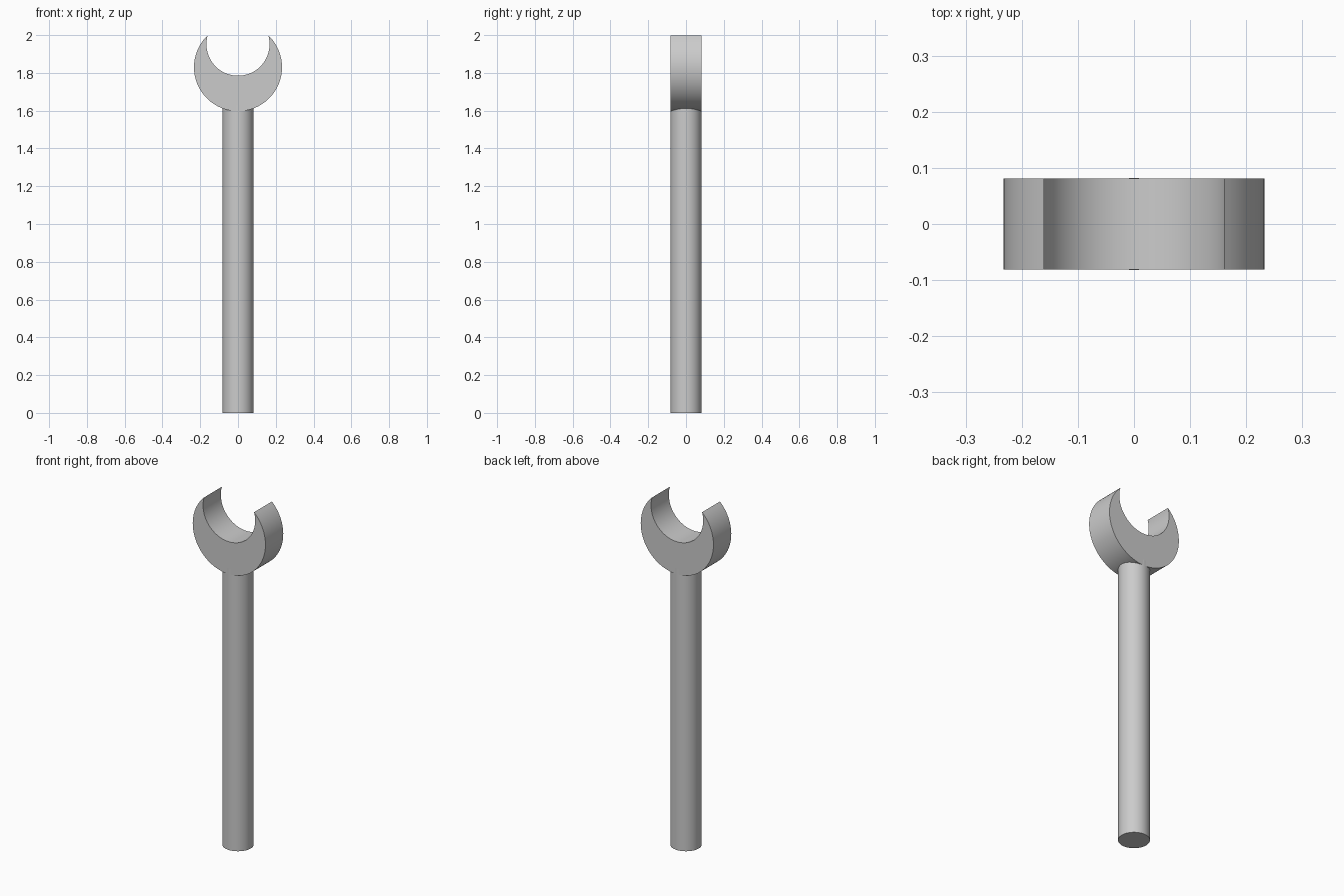
import bpy
import bmesh
from math import atan2, cos, pi, radians, sin, sqrt

cube = bpy.data.objects.get("Cube")
if cube:
    bpy.data.objects.remove(cube, do_unlink=True)

OUTER_R, OUTER_Z = 0.233, 1.83    # head disc
INNER_R, INNER_Z = 0.167, 1.952   # round jaw opening
HALF_DEPTH = 0.0815
SHAFT_R, SHAFT_TOP = 0.082, 1.63

steel = bpy.data.materials.new("grey steel")
steel.use_nodes = True
colour = (0.6, 0.6, 0.6, 1)
steel.diffuse_color = colour
steel.node_tree.nodes["Principled BSDF"].inputs["Base Color"].default_value = colour


def finish(obj, name):
    obj.name = name
    obj.data.materials.clear()
    obj.data.materials.append(steel)
    bpy.ops.object.select_all(action="DESELECT")
    obj.select_set(True)
    bpy.context.view_layer.objects.active = obj
    bpy.ops.object.shade_smooth_by_angle(angle=radians(30))


def arc(radius, centre_z, start, end, steps):
    angles = [start + (end - start) * i / steps for i in range(steps + 1)]
    return [(radius * cos(a), centre_z + radius * sin(a)) for a in angles]


# Round shaft, its top end buried in the head
bpy.ops.mesh.primitive_cylinder_add(vertices=64, radius=SHAFT_R, depth=SHAFT_TOP,
                                    location=(0, 0, SHAFT_TOP / 2))
finish(bpy.context.object, "shaft")

# Crescent head: outer and inner arcs meet at the two jaw tips
gap = INNER_Z - OUTER_Z
rise = (OUTER_R**2 - INNER_R**2 + gap**2) / (2 * gap)
tip_x = sqrt(OUTER_R**2 - rise**2)
outer_tip = atan2(rise, tip_x)
inner_tip = atan2(rise - gap, tip_x)
outline = arc(OUTER_R, OUTER_Z, outer_tip, -pi - outer_tip, 72)
outline += arc(INNER_R, INNER_Z, -pi - inner_tip, inner_tip, 56)[1:-1]

bm = bmesh.new()
face = bm.faces.new([bm.verts.new((x, -HALF_DEPTH, z)) for x, z in outline])
extruded = bmesh.ops.extrude_face_region(bm, geom=[face], use_keep_orig=True)["geom"]
moved = [v for v in extruded if isinstance(v, bmesh.types.BMVert)]
bmesh.ops.translate(bm, verts=moved, vec=(0, 2 * HALF_DEPTH, 0))
bmesh.ops.recalc_face_normals(bm, faces=bm.faces)
mesh = bpy.data.meshes.new("head")
bm.to_mesh(mesh)
bm.free()
head = bpy.data.objects.new("head", mesh)
bpy.context.collection.objects.link(head)
finish(head, "head")
